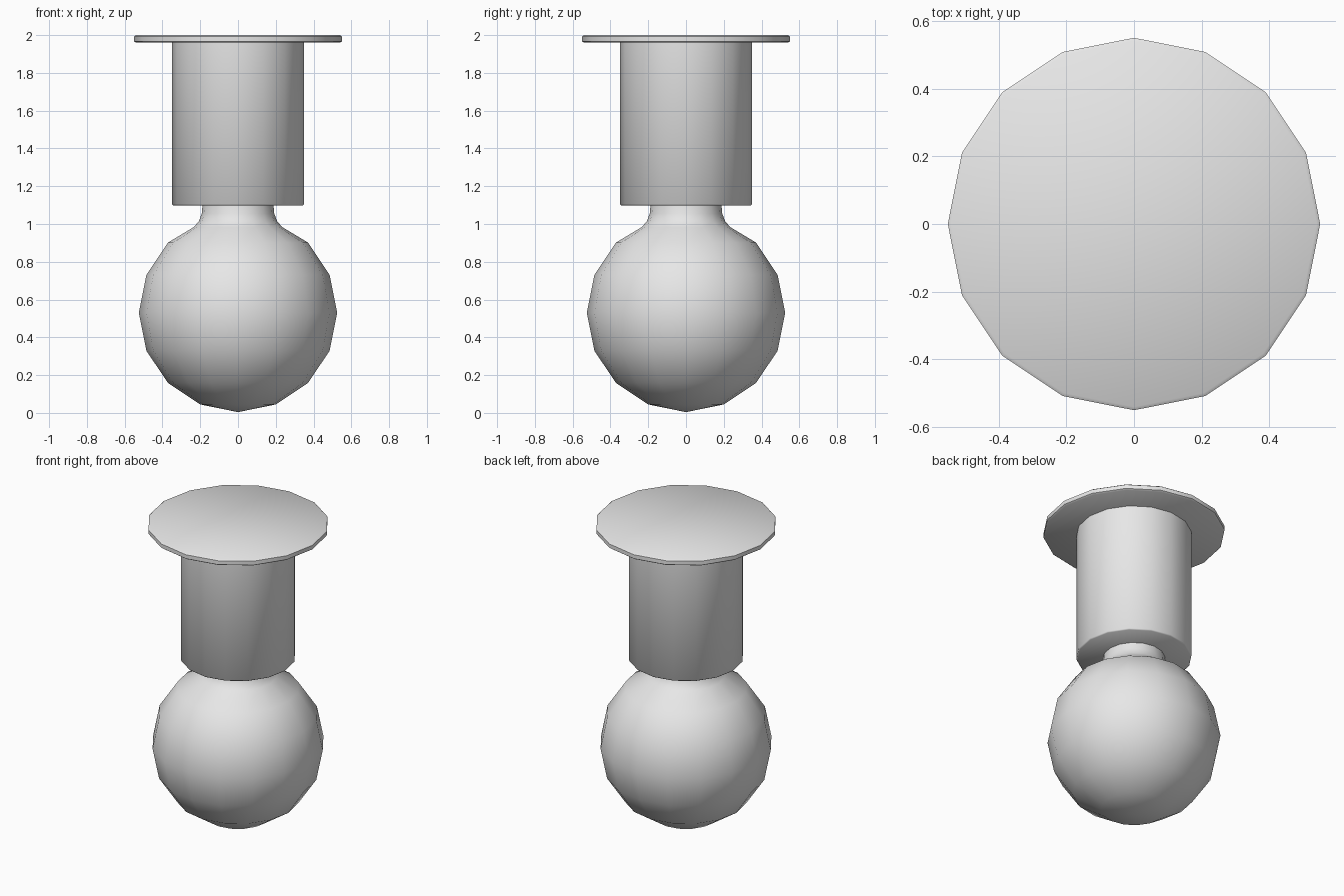
import bpy, bmesh, math

if "Cube" in bpy.data.objects:
    bpy.data.objects.remove(bpy.data.objects["Cube"])

SIDES = 16

grey = bpy.data.materials.new("light grey")
grey.diffuse_color = (0.8, 0.8, 0.8, 1)
grey.use_nodes = True
grey.node_tree.nodes["Principled BSDF"].inputs["Base Color"].default_value = grey.diffuse_color


def lathe(name, profile, angle):
    """Spin an (r, z) profile, listed bottom to top, around the z axis."""
    bm = bmesh.new()
    rings = []
    for r, z in profile:
        if r == 0:
            rings.append([bm.verts.new((0, 0, z))] * SIDES)
        else:
            rings.append([bm.verts.new((r * math.cos(2 * math.pi * i / SIDES),
                                        r * math.sin(2 * math.pi * i / SIDES), z))
                          for i in range(SIDES)])
    for low, high in zip(rings, rings[1:]):
        for i in range(SIDES):
            j = (i + 1) % SIDES
            corners = [low[i], low[j], high[j], high[i]]
            bm.faces.new(list(dict.fromkeys(corners)))
    # close flat ends
    if profile[0][0] > 0:
        bm.faces.new(rings[0][::-1])
    if profile[-1][0] > 0:
        bm.faces.new(rings[-1])
    bmesh.ops.recalc_face_normals(bm, faces=bm.faces[:])
    mesh = bpy.data.meshes.new(name)
    bm.to_mesh(mesh)
    bm.free()
    mesh.materials.append(grey)
    ob = bpy.data.objects.new(name, mesh)
    bpy.context.collection.objects.link(ob)
    bpy.ops.object.select_all(action='DESELECT')
    ob.select_set(True)
    bpy.context.view_layer.objects.active = ob
    bpy.ops.object.shade_smooth_by_angle(angle=math.radians(angle))
    return ob


# Ceiling plate with softened rims
lathe("ceiling_plate", [(0.54, 1.96), (0.55, 1.967), (0.55, 1.993), (0.54, 2.0)], 50)

# Cylindrical lamp holder
lathe("lamp_holder", [(0.343, 1.098), (0.35, 1.105), (0.35, 1.965)], 50)

# Globe bulb: round body, then a flared neck running up into the holder
R, CZ = 0.525, 0.53
globe = [(0, 0.004)]
globe += [(R * math.sin(math.pi * k / 8), CZ - R * math.cos(math.pi * k / 8))
          for k in range(1, 7)]
neck = [(0.235, 0.983), (0.207, 1.015), (0.192, 1.055), (0.186, 1.12)]
lathe("globe_bulb", globe + neck, 80)
